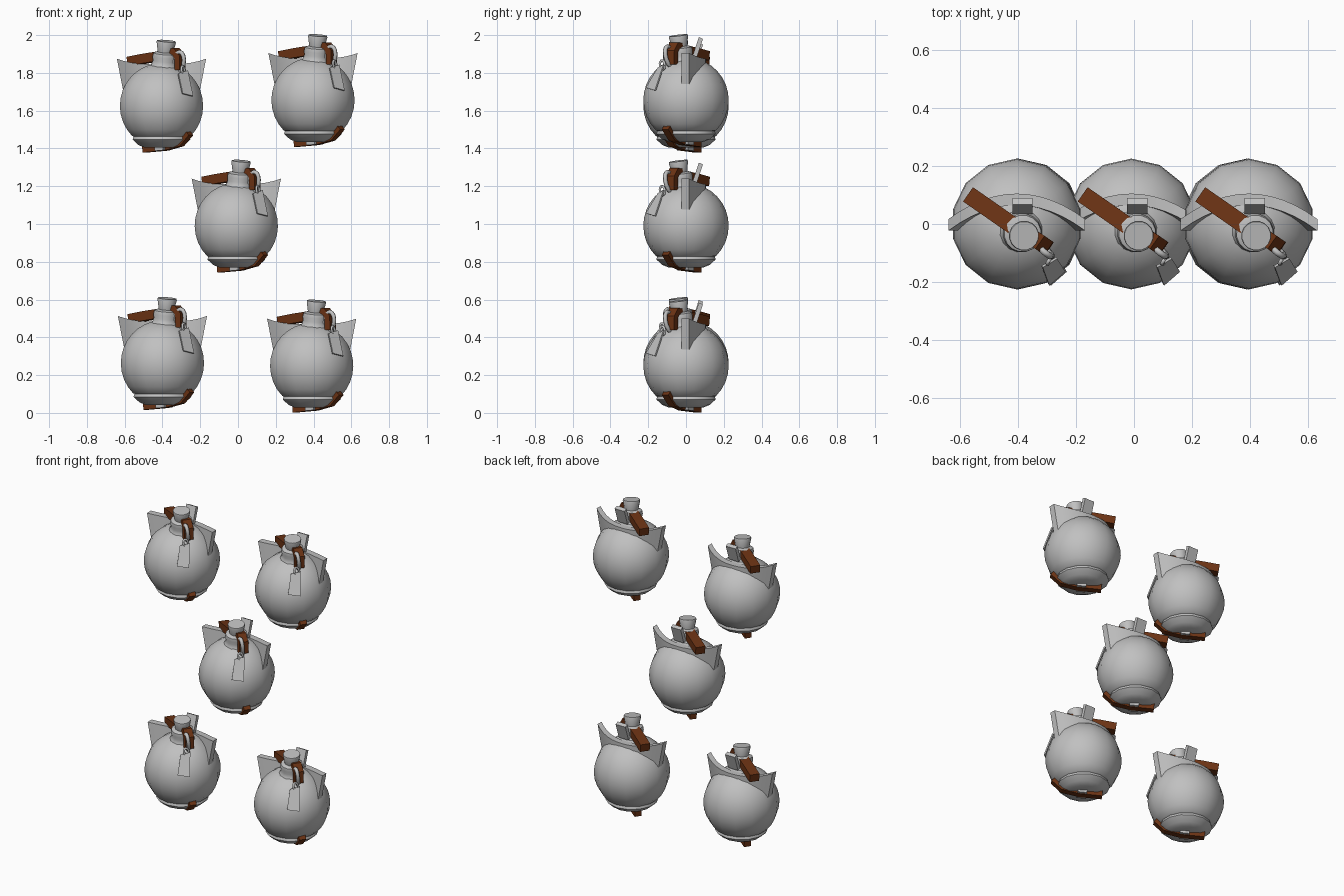
import bpy, math
from mathutils import Vector, Matrix

cube = bpy.data.objects.get("Cube")
if cube:
    bpy.data.objects.remove(cube)


def material(name, rgb):
    m = bpy.data.materials.new(name)
    m.use_nodes = True
    m.diffuse_color = (*rgb, 1)
    m.node_tree.nodes["Principled BSDF"].inputs["Base Color"].default_value = (*rgb, 1)
    return m


GREY = material("pale grey", (0.53, 0.53, 0.53))
BROWN = material("leather brown", (0.15, 0.033, 0.007))
parts = []


def add_part(name, verts, faces, mat, angle=30, turn=None):
    """Make a mesh object with consistent normals and smooth-by-angle shading."""
    me = bpy.data.meshes.new(name)
    me.from_pydata(verts, [], faces)
    if turn:
        me.transform(turn)
    me.materials.append(mat)
    ob = bpy.data.objects.new(name, me)
    bpy.context.scene.collection.objects.link(ob)
    bpy.ops.object.select_all(action='DESELECT')
    bpy.context.view_layer.objects.active = ob
    ob.select_set(True)
    bpy.ops.object.mode_set(mode='EDIT')
    bpy.ops.mesh.select_all(action='SELECT')
    bpy.ops.mesh.normals_make_consistent(inside=False)
    bpy.ops.object.mode_set(mode='OBJECT')
    bpy.ops.object.shade_smooth_by_angle(angle=math.radians(angle))
    parts.append(ob)


def loft(name, rings, mat, closed=False, **kw):
    """Skin a row of equal rings; cap the ends unless closed."""
    n, k = len(rings[0]), len(rings)
    verts = [v for r in rings for v in r]
    faces = []
    for i in range(k if closed else k - 1):
        a, b = i * n, (i + 1) % k * n
        faces += [(a + j, a + (j + 1) % n, b + (j + 1) % n, b + j) for j in range(n)]
    if not closed:
        faces += [tuple(range(n)), tuple(range((k - 1) * n, k * n))]
    add_part(name, verts, faces, mat, **kw)


def lathe(name, profile, mat, sides, **kw):
    angles = [2 * math.pi * (j + 0.5) / sides for j in range(sides)]
    loft(name, [[(r * math.cos(a), r * math.sin(a), z) for a in angles]
                for r, z in profile], mat, **kw)


def strap(name, path, width, thick, mat=BROWN):
    """Flat band along a path that runs in the diagonal strap plane."""
    side = Vector((0.57, 0.82, 0)) * width / 2
    pts = [Vector(p) for p in path]
    rings = []
    for i, p in enumerate(pts):
        along = (pts[min(i + 1, len(pts) - 1)] - pts[max(i - 1, 0)]).normalized()
        up = along.cross(side).normalized() * thick / 2
        rings.append([p - side - up, p + side - up, p + side + up, p - side + up])
    loft(name, rings, mat)


def link(name, centre, half_w, half_h, wire, normal, tilt):
    """Oval chain link."""
    spin = Vector(normal).to_track_quat('X', 'Z').to_matrix() @ Matrix.Rotation(tilt, 3, 'X')
    rings = []
    for i in range(14):
        a = 2 * math.pi * i / 14
        out = Vector((0, math.cos(a), math.sin(a)))
        mid = Vector((0, half_w * out.y, half_h * out.z))
        rings.append([Vector(centre) + spin @ (mid + wire * (
            math.cos(b) * out + math.sin(b) * Vector((1, 0, 0))))
            for b in (math.tau * j / 6 for j in range(6))])
    loft(name, rings, GREY, closed=True, angle=70)


# Round body with a small flared foot
body = [(0.226 * math.cos(t), 0.226 * math.sin(t) - 0.004)
        for t in (math.radians(d) for d in range(76, -46, -11))]
body += [(0.152, -0.167), (0.157, -0.183), (0.125, -0.212), (0.09, -0.226)]
lathe("flask_body", body, GREY, 14, angle=40)

# Tilted neck with a bulging collar and a flared cap
tilt = Matrix.Rotation(0.075, 4, 'Y') @ Matrix.Rotation(0.12, 4, 'X')
lathe("neck_collar", [(0.085, 0.19), (0.07, 0.215), (0.064, 0.235), (0.068, 0.255),
                      (0.064, 0.275), (0.045, 0.283)], GREY, 16, angle=50, turn=tilt)
lathe("neck_cap", [(0.04, 0.27), (0.043, 0.29), (0.052, 0.335), (0.05, 0.342)],
      GREY, 16, turn=tilt)

# Curved bracket behind the neck, ending in two upright fins
rings = []
for i in range(13):
    t = i / 6 - 1
    y = 0.085 - 0.088 * t * t
    top, low = 0.215 + 0.03 * abs(t) ** 3, 0.15 - 0.09 * t * t
    rings.append([Vector((0.2 * t, y - 0.02, low)), Vector((0.2 * t, y + 0.02, low)),
                  Vector((0.236 * t, y + 0.02, top)), Vector((0.236 * t, y - 0.02, top))])
loft("fin_bracket", rings, GREY)

# Hooked tab standing behind the neck
loft("neck_tab", [[(x, y, z), (x, y + 0.022, z - 0.008), (x, y + 0.055, z + 0.09),
                   (x, y + 0.033, z + 0.1)] for y, z in [(0.035, 0.23)]
                  for x in (-0.015, 0.055)], GREY)

# Leather straps: upper sling, short drop at the front, and the one below the foot
strap("upper_strap", [(-0.165, 0.1, 0.23), (-0.09, 0.048, 0.245), (-0.01, -0.008, 0.258)],
      0.06, 0.05)
strap("strap_end", [(0.045, -0.04, 0.28), (0.075, -0.06, 0.285), (0.097, -0.075, 0.255),
                    (0.098, -0.076, 0.185)], 0.055, 0.035)
strap("lower_strap", [(-0.09, 0.065, -0.232), (0.02, -0.014, -0.222), (0.1, -0.07, -0.2),
                      (0.145, -0.103, -0.145)], 0.042, 0.04)
strap("foot_lug", [(-0.015, 0.012, -0.228), (0.03, -0.02, -0.224)], 0.075, 0.03, GREY)

# Chain links and the flat tag hanging from them
link("large_link", (0.09, -0.085, 0.225), 0.035, 0.058, 0.012, (0.6, 0.75, 0.1), 0.35)
link("small_link", (0.115, -0.125, 0.182), 0.015, 0.024, 0.007, (0.8, -0.5, 0.1), 0.3)
tag = [Vector(p) for p in [(0.09, -0.15, 0.168), (0.14, -0.12, 0.184),
                           (0.168, -0.165, 0.048), (0.113, -0.213, 0.062)]]
depth = Vector((0.55, -0.75, 0.36)) * 0.008
loft("hanging_tag", [tag, [p - depth for p in tag]], GREY)

# Five flasks: move the first into place and repeat its parts
spots = [(-0.009, 0.995), (-0.405, 1.63), (0.397, 1.66), (-0.4, 0.268), (0.39, 0.254)]
for number, (x, z) in enumerate(spots):
    for ob in parts:
        item = ob if number == 0 else ob.copy()
        if number:
            item.name = f"{ob.name}_{number + 1}"
            bpy.context.scene.collection.objects.link(item)
        item.location = (x, 0, z)
